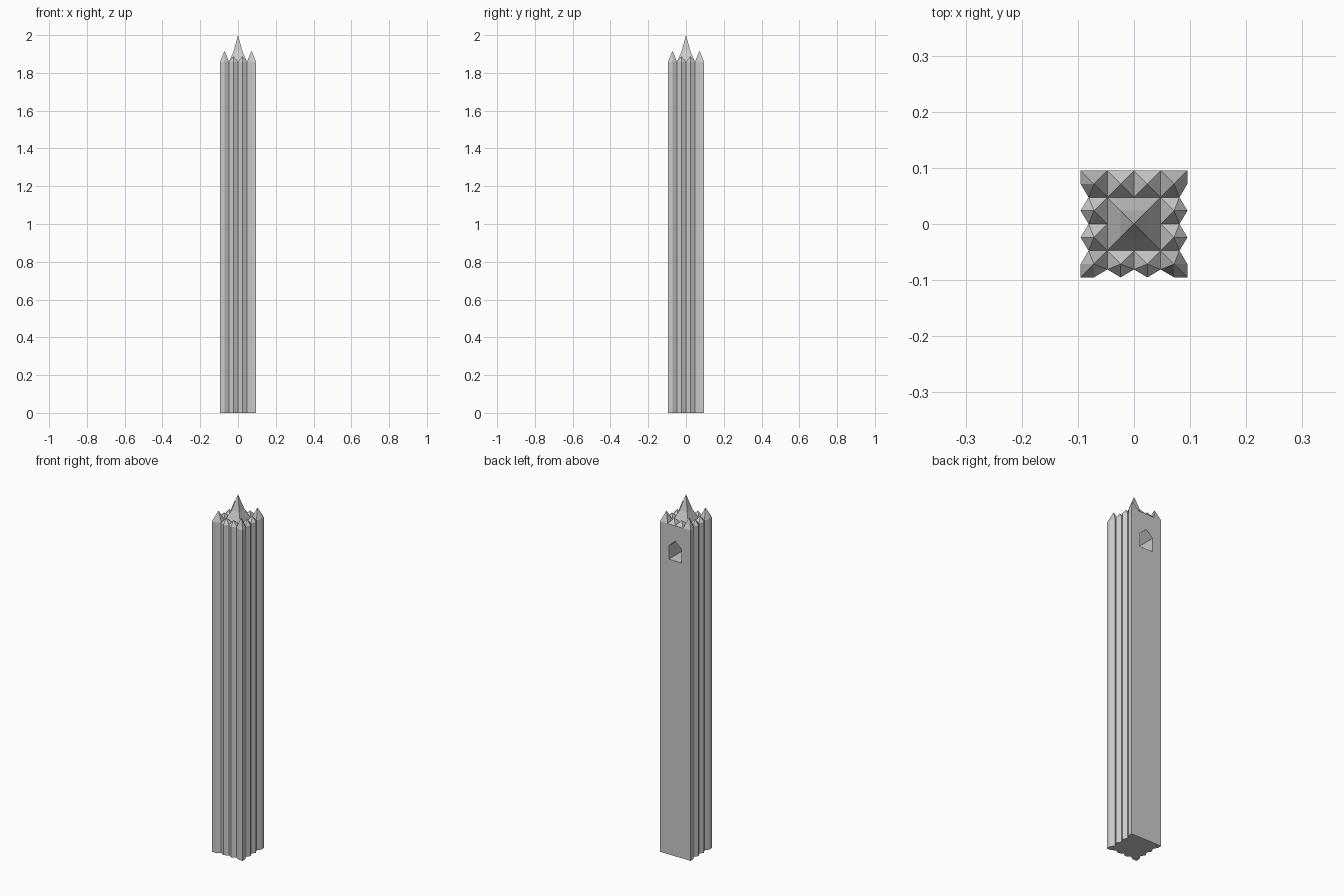
import bpy, bmesh

if "Cube" in bpy.data.objects:
    bpy.data.objects.remove(bpy.data.objects["Cube"])

S = 0.0238          # half of one cell of the 4 x 4 roof grid
VALLEY = 0.081      # depth of the pleat valleys
EAVE = 1.858        # height of the walls


def grid_point(u, v):
    """Roof-plan point in half-cell steps, pulled in at the pleat valleys."""
    x, y = u * S, v * S
    if abs(u) == 4 and v in (-2, 0, 2):
        x = VALLEY if u > 0 else -VALLEY
    if v == -4 and u in (-2, 0, 2):
        y = -VALLEY
    return x, y


def ring(cu, cv, h):
    """Square loop of half-step points around a cell centre."""
    r = range(-h, h)
    loop = ([(i, -h) for i in r] + [(h, i) for i in r]
            + [(-i, h) for i in r] + [(-h, -i) for i in r])
    return [grid_point(cu + a, cv + b) for a, b in loop]


bm = bmesh.new()


def spire(levels, apex):
    """Stack of loops closed by a fan of triangles to the apex."""
    rows = [[bm.verts.new((x, y, z)) for x, y in pts] for pts, z in levels]
    n = len(rows[0])
    for lo, hi in zip(rows, rows[1:]):
        for i in range(n):
            bm.faces.new((lo[i], lo[(i + 1) % n], hi[(i + 1) % n], hi[i]))
    tip = bm.verts.new(apex)
    for i in range(n):
        bm.faces.new((rows[-1][i], rows[-1][(i + 1) % n], tip))


# Small spires around the rim, taller at the corners
for u in (-3, -1, 1, 3):
    for v in (-3, -1, 1, 3):
        if abs(u) == 3 or abs(v) == 3:
            top = 1.917 if abs(u) == abs(v) else 1.888
            spire([(ring(u, v, 1), EAVE)], (u * S, v * S, top))

# Tall central spire with a slight flare
base = ring(0, 0, 2)
spire([(base, EAVE), ([(x / 2, y / 2) for x, y in base], 1.913)], (0, 0, 2))

# Pleated walls and floor
bmesh.ops.remove_doubles(bm, verts=bm.verts, dist=0.0005)
rim = [e for e in bm.edges if e.is_boundary]
walls = bmesh.ops.extrude_edge_only(bm, edges=rim)["geom"]
for vert in (g for g in walls if isinstance(g, bmesh.types.BMVert)):
    vert.co.z = 0
bmesh.ops.contextual_create(bm, geom=[e for e in bm.edges if e.is_boundary])
bmesh.ops.recalc_face_normals(bm, faces=bm.faces)
mesh = bpy.data.meshes.new("tower")
bm.to_mesh(mesh)
bm.free()
tower = bpy.data.objects.new("tower", mesh)
bpy.context.collection.objects.link(tower)

# Gabled recess in the flat back wall
profile = [(-0.04, 1.66), (0.04, 1.66), (0.04, 1.735), (0, 1.772), (-0.04, 1.735)]
bm = bmesh.new()
face = bm.faces.new([bm.verts.new((x, 0.15, z)) for x, z in profile])
out = bmesh.ops.extrude_face_region(bm, geom=[face])["geom"]
for vert in (g for g in out if isinstance(g, bmesh.types.BMVert)):
    vert.co.y = -0.04
bmesh.ops.recalc_face_normals(bm, faces=bm.faces)
cut_mesh = bpy.data.meshes.new("recess_cutter")
bm.to_mesh(cut_mesh)
bm.free()
cutter = bpy.data.objects.new("recess_cutter", cut_mesh)
cutter.hide_render = True
bpy.context.collection.objects.link(cutter)

mod = tower.modifiers.new("recess", "BOOLEAN")
mod.operation = "DIFFERENCE"
mod.solver = "EXACT"
mod.object = cutter
bpy.context.view_layer.objects.active = tower
tower.select_set(True)
bpy.ops.object.modifier_apply(modifier=mod.name)
bpy.data.objects.remove(cutter)
